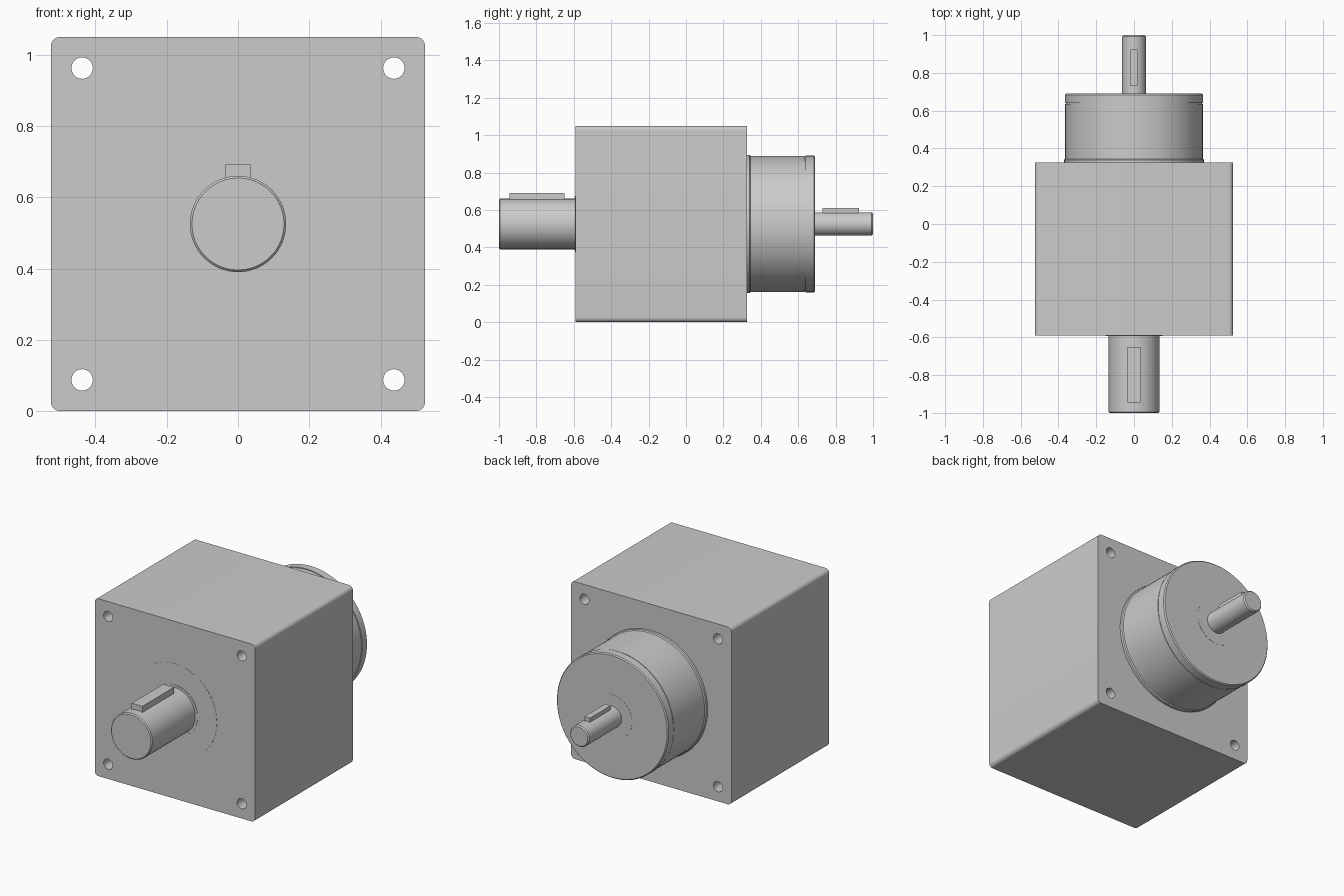
import bpy, bmesh, math
from mathutils import Vector

if "Cube" in bpy.data.objects:
    bpy.data.objects.remove(bpy.data.objects["Cube"])

CZ = 0.525          # height of the shaft axis
HALF = 0.525        # half width of the square housing


def finish(name, bm):
    bmesh.ops.recalc_face_normals(bm, faces=bm.faces[:])
    me = bpy.data.meshes.new(name)
    bm.to_mesh(me)
    bm.free()
    ob = bpy.data.objects.new(name, me)
    bpy.context.collection.objects.link(ob)
    return ob


def smooth(ob):
    bpy.ops.object.select_all(action='DESELECT')
    ob.select_set(True)
    bpy.context.view_layer.objects.active = ob
    bpy.ops.object.shade_smooth_by_angle(angle=math.radians(30))


def turned(name, profile, seg=96, cx=0.0, cz=CZ):
    """Solid of revolution along y from (y, radius) points."""
    bm = bmesh.new()
    rings = []
    for y, r in profile:
        rings.append([bm.verts.new((cx + r * math.cos(2 * math.pi * i / seg), y,
                                    cz + r * math.sin(2 * math.pi * i / seg)))
                      for i in range(seg)])
    for a, b in zip(rings, rings[1:]):
        for i in range(seg):
            j = (i + 1) % seg
            bm.faces.new((a[i], a[j], b[j], b[i]))
    bm.faces.new(rings[0])
    bm.faces.new(rings[-1])
    ob = finish(name, bm)
    smooth(ob)
    return ob


def box(name, x, y0, y1, z0, z1):
    bm = bmesh.new()
    bmesh.ops.create_cube(bm, size=1)
    for v in bm.verts:
        v.co = Vector((v.co.x * 2 * x, y0 + (v.co.y + 0.5) * (y1 - y0),
                       z0 + (v.co.z + 0.5) * (z1 - z0)))
    return finish(name, bm)


def housing(name, y0, y1, cutters):
    """Square block with rounded long edges and four corner bolt holes."""
    ob = box(name, HALF, y0, y1, 0, 2 * HALF)
    bm = bmesh.new()
    bm.from_mesh(ob.data)
    long_edges = [e for e in bm.edges
                  if abs(e.verts[0].co.y - e.verts[1].co.y) > 1e-4]
    bmesh.ops.bevel(bm, geom=long_edges, offset=0.025, segments=8,
                    profile=0.5, affect='EDGES')
    bm.to_mesh(ob.data)
    bm.free()
    for c in cutters:
        mod = ob.modifiers.new("bolt_hole", 'BOOLEAN')
        mod.object = c
        mod.operation = 'DIFFERENCE'
        mod.solver = 'EXACT'
    bpy.context.view_layer.objects.active = ob
    for mod in list(ob.modifiers):
        bpy.ops.object.modifier_apply(modifier=mod.name)
    smooth(ob)


# Housing in two blocks, split at the visible seam, with through bolt holes
cutters = [turned("hole_cutter", [(-0.8, 0.03), (0.5, 0.03)], 32, sx * 0.4375, CZ + sz * 0.4375)
           for sx in (-1, 1) for sz in (-1, 1)]
housing("gear_housing", -0.59, 0.087, cutters)
housing("rear_housing", 0.087, 0.325, cutters)
for c in cutters:
    bpy.data.objects.remove(c)

# Output side: flush cover, seal collar, thick shaft and key
turned("output_cover", [(-0.591, 0.275), (-0.5, 0.275)])
turned("output_seal", [(-0.593, 0.15), (-0.5, 0.15)])
turned("output_shaft", [(-1.0, 0.129), (-0.994, 0.135), (-0.5, 0.135)])
box("output_key", 0.035, -0.945, -0.65, 0.58, 0.692)

# Input side: round motor flange with a fine groove, thin shaft and key
turned("input_flange", [(0.3, 0.37), (0.34, 0.37), (0.345, 0.364), (0.634, 0.364),
                        (0.634, 0.361), (0.64, 0.361), (0.64, 0.366), (0.684, 0.366),
                        (0.69, 0.36)])
turned("input_seal", [(0.6, 0.13), (0.691, 0.13)])
turned("input_shaft", [(0.6, 0.0625), (0.993, 0.0625), (1.0, 0.056)], 64)
box("input_key", 0.018, 0.73, 0.925, 0.55, 0.61)
